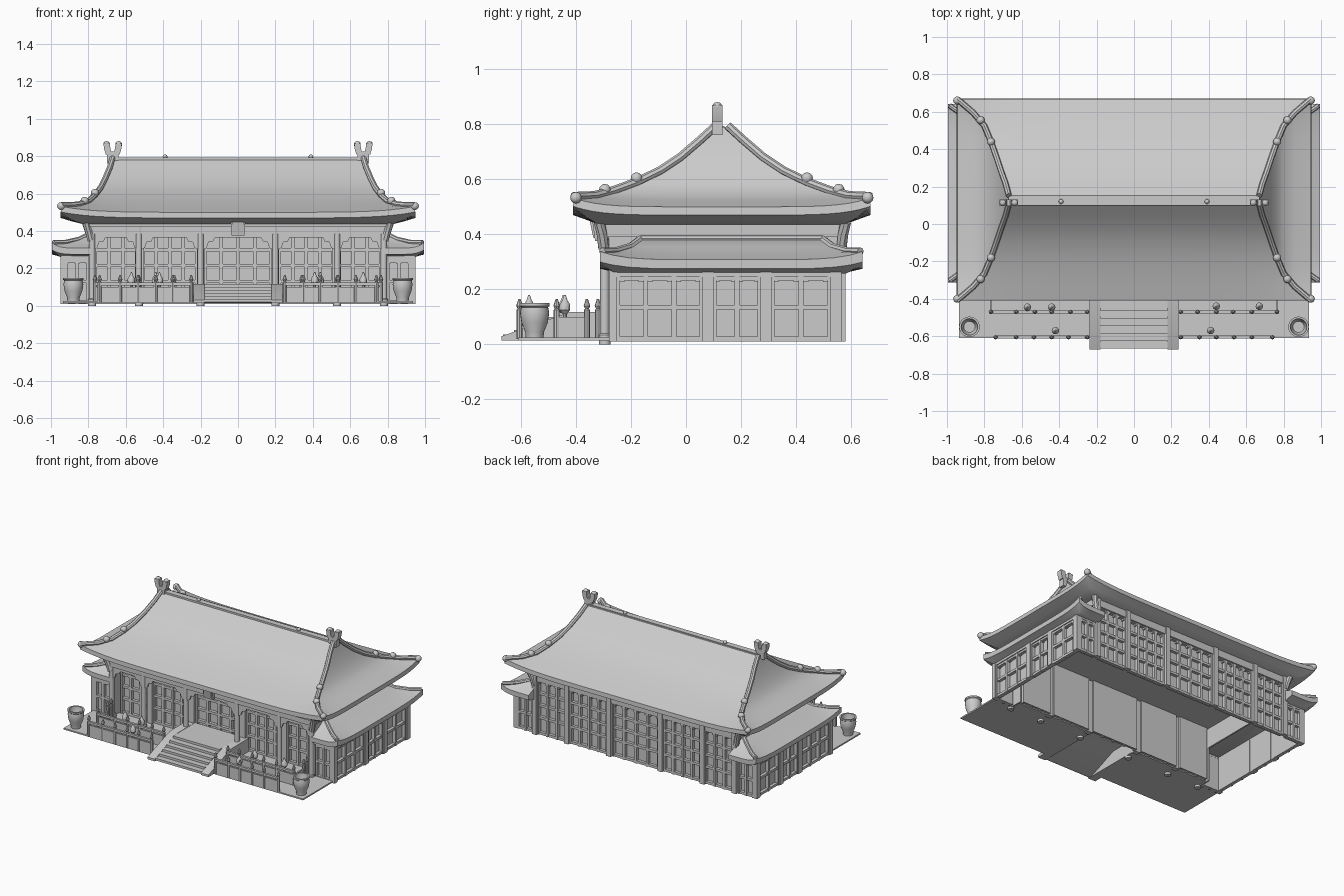
import bpy, bmesh, math
from mathutils import Vector

if "Cube" in bpy.data.objects:
    bpy.data.objects.remove(bpy.data.objects["Cube"])


class Part:
    """Collects simple solids into one named mesh object."""
    def __init__(self):
        self.bm = bmesh.new()

    def skin(self, loops, cap0=True, cap1=True):
        rows = [[self.bm.verts.new(p) for p in lp] for lp in loops]
        n = len(rows[0])
        for a, b in zip(rows, rows[1:]):
            for i in range(n):
                self.bm.faces.new((a[i], a[(i + 1) % n], b[(i + 1) % n], b[i]))
        if cap0:
            self.bm.faces.new(rows[0][::-1])
        if cap1:
            self.bm.faces.new(rows[-1])

    def box(self, x0, x1, y0, y1, z0, z1):
        self.skin([[(x0, y0, z), (x1, y0, z), (x1, y1, z), (x0, y1, z)] for z in (z0, z1)])

    def lathe(self, x, y, prof, n=16):
        self.skin([[(x + r * math.cos(2 * math.pi * i / n), y + r * math.sin(2 * math.pi * i / n), z)
                    for i in range(n)] for r, z in prof])

    def tube(self, pts, r, n=8):
        pts = [Vector(p) for p in pts]
        loops = []
        for i, p in enumerate(pts):
            q = (pts[min(i + 1, len(pts) - 1)] - pts[max(i - 1, 0)]).to_track_quat('Z', 'Y')
            loops.append([p + q @ Vector((r * math.cos(2 * math.pi * k / n), r * math.sin(2 * math.pi * k / n), 0))
                          for k in range(n)])
        self.skin(loops)

    def ball(self, x, y, z, r):
        self.lathe(x, y, [(r * math.sin(a * math.pi / 6) + .001, z - r * math.cos(a * math.pi / 6))
                          for a in range(7)], 10)

    def finish(self, name):
        bmesh.ops.recalc_face_normals(self.bm, faces=self.bm.faces)
        me = bpy.data.meshes.new(name)
        self.bm.to_mesh(me)
        self.bm.free()
        ob = bpy.data.objects.new(name, me)
        bpy.context.collection.objects.link(ob)
        return ob


def roof_loop(x0, x1, cref, cy, hy, z, lift, s=1, n=24):
    """Rectangular ring whose outer corners sweep upwards."""
    cs = [(x0, cy - hy), (x1, cy - hy), (x1, cy + hy), (x0, cy + hy)]
    pts = []
    for (ax, ay), (bx, by) in zip(cs, cs[1:] + cs[:1]):
        for i in range(n):
            t = (1 - math.cos(math.pi * i / n)) / 2
            x, y = ax + (bx - ax) * t, ay + (by - ay) * t
            u, v = abs((x - cref) / (x1 - cref)), abs((y - cy) / hy)
            pts.append((s * x, y, z + lift * (u * v) ** 6))
    return pts


SIDES = (-1, 1)

# main hipped roof: half width, half depth, height, corner lift
CY = .13
top = [(.67, .022, .788, 0), (.685, .08, .735, 0), (.71, .15, .675, 0), (.735, .225, .625, 0),
       (.765, .31, .584, 0), (.80, .395, .55, .003), (.86, .465, .525, .01), (.945, .538, .50, .032)]
under = [(.948, .54, .47, .032), (.89, .49, .452, .008), (.82, .445, .435, 0)]
p = Part()
p.skin([roof_loop(-a, a, 0, CY, b, z, l) for a, b, z, l in top + under])
p.finish("main_roof")

# ridge beam, hip ridges, corner knobs and forked ridge ornaments
p = Part()
p.box(-.66, .66, .10, .14, .76, .793)
for s in SIDES:
    p.ball(s * .39, .12, .797, .012)
    for f in SIDES:
        p.tube([(s * a, CY + f * b, z + l + .006) for a, b, z, l in top], .016)
        for a, b, z in ((.765, .31, .604), (.82, .425, .562), (.945, .53, .533)):
            p.ball(s * a, CY + f * b, z, .021)
p.finish("roof_ridges")
p = Part()
for s in SIDES:
    p.box(s * .64, s * .70, .095, .132, .76, .825)
    for x, lean, h in ((.65, -.012, .868), (.69, .012, .87)):
        p.skin([[(s * (x + dx + k * lean), y, z) for dx, y in ((-.017, .095), (.017, .095), (.017, .132), (-.017, .132))]
                for k, z in ((0, .81), (.8, .84), (1, h))])
        p.ball(s * (x + lean), .1135, .863, .0175)
p.finish("ridge_ornaments")

# lower side roofs
WY = .165
low = [(.80, .335, .385, 0), (.86, .375, .355, 0), (.93, .43, .327, .012), (.995, .477, .308, .03),
       (.995, .477, .275, .025), (.955, .43, .264, 0), (.935, .415, .257, 0)]
p = Part()
for s in SIDES:
    p.skin([roof_loop(.78, a, .78, WY, b, z, l, s, 14) for a, b, z, l in low])
    for f in SIDES:
        p.tube([(s * (a - .008), WY + f * (b - .008), z + l) for a, b, z, l in low[:4]], .014)
    p.tube([(s * .80, WY - .33, .385), (s * .80, WY + .33, .385)], .012)
p.finish("side_roofs")


def panel(p, axis, pos, out, u0, u1, z0, z1, cols, zs, bar=.017, depth=.024):
    """Recessed sheet with a frame and lattice bars standing out in front."""
    def b(a0, a1, d0, d1, c0, c1):
        e0, e1 = pos + out * d0, pos + out * d1
        p.box(*((a0, a1, e0, e1) if axis == 'y' else (e0, e1, a0, a1)), c0, c1)
    b(u0, u1, -depth - .005, -depth, z0, z1)
    for i in range(cols + 1):
        u = u0 + (u1 - u0) * i / cols
        w = bar if 0 < i < cols else bar * 1.3
        b(max(u0, u - w / 2), min(u1, u + w / 2), -depth, 0, z0, z1)
    for z in zs:
        b(u0, u1, -depth, -.003, z - bar / 2, z + bar / 2)
    # arched pane heads
    for i in range(cols):
        ua, ub = u0 + (u1 - u0) * i / cols, u0 + (u1 - u0) * (i + 1) / cols
        for t0, t1, d in ((0, .25, .024), (.25, .75, .012), (.75, 1, .024)):
            b(ua + (ub - ua) * t0, ua + (ub - ua) * t1, -depth, -.006, z1 - d, z1)


# wing walls: side, front and back
p = Part()
for s in SIDES:
    for u0, u1, c in ((-.25, .06, 3), (.10, .27, 2), (.31, .525, 2)):
        panel(p, 'x', s * .943, s, u0, u1, .01, .25, c, (.02, .135, .24))
    for u0, u1 in ((-.28, -.25), (.06, .10), (.27, .31), (.525, .565)):
        p.box(s * .917, s * .95, u0, u1, .01, .265)
    p.box(s * .917, s * .947, -.28, .565, .245, .27)
    for y, o in ((-.28, -1), (.565, 1)):
        panel(p, 'y', y, o, min(s * .80, s * .92), max(s * .80, s * .92), .01, .25, 2, (.02, .13, .24))
        p.box(s * .79, s * .945, y, y - o * .03, .245, .28)
p.finish("wing_walls")

# main hall walls, open to the wings below the side roofs
bays = [(-.765, -.54, 3), (-.51, -.22, 4), (-.18, .18, 4), (.22, .51, 4), (.54, .765, 3)]
p = Part()
for u0, u1, c in bays:
    panel(p, 'y', -.215, -1, u0, u1, .015, .39, c, (.03, .13, .215, .30))
    panel(p, 'y', .565, 1, u0, u1, .01, .39, c, (.02, .13, .215, .30))
for s in SIDES:
    p.box(s * .778, s * .79, -.28, .565, .25, .44)
    p.box(s * .778, s * .79, -.28, -.19, .01, .25)
    for x in (.20, .525):
        p.box(s * (x - .02), s * (x + .02), -.235, -.20, .01, .43)
p.box(-.79, .79, -.24, -.20, .385, .44)
p.box(-.79, .79, .54, .572, .385, .44)
p.box(-.78, .78, -.22, .56, .39, .395)
p.finish("hall_walls")

# columns, beams and under-eave brackets
p = Part()
for s in SIDES:
    for x in (.20, .53, .78):
        p.lathe(s * x, -.295, [(.021, 0), (.021, .035), (.017, .04), (.017, .44)], 12)
        p.box(s * (x - .017), s * (x + .017), .55, .58, .01, .44)
    for y, o in ((-.30, -1), (.565, 1)):
        p.tube([(s * .785, y, .35), (s * .80, y + o * .005, .40), (s * .815, y + o * .015, .445)], .02)
    p.box(s * .78, s * .805, -.30, .57, .39, .445)
p.box(-.79, .79, -.31, -.28, .385, .44)
p.box(-.80, .80, -.32, -.28, .425, .445)
p.finish("columns_and_beams")

# scalloped valances between the front columns
p = Part()
for u0, u1, c in bays:
    m, w = (u0 + u1) / 2, (u1 - u0) / 2 + .008
    half = [(w, .39), (w, .30), (w - .02, .31), (w - .03, .34), (w - .055, .345), (w - .065, .365)]
    prof = half + [(-x, z) for x, z in half[::-1]]
    p.skin([[(m + x, y, z) for x, z in prof] for y in (-.302, -.288)])
p.finish("valances")

# name board without lettering
p = Part()
for w, z0, z1, y in ((.035, .375, .46, -.33), (.027, .388, .447, -.337)):
    p.skin([[(-w, k, z0), (w, k, z0), (w * 1.14, k - .012, z1), (-w * 1.14, k - .012, z1)] for k in (y, y + .02)])
p.finish("sign_board")

# yard slab either side of the steps
p = Part()
for s in SIDES:
    p.box(s * .23, s * .935, -.61, -.28, .015, .025)
    p.box(s * .23, s * .79, -.28, -.215, .015, .025)
p.finish("yard_slab")

# hollow steps with sloping cheeks
p = Part()
step = [(-.665 + .04 * (i // 2), .02 + .016 * ((i + 1) // 2)) for i in range(13)]
prof = step + [(-.22, .116), (-.22, .106), (-.42, .106), (-.64, .016)]
p.skin([[(x, y, z) for y, z in prof] for x in (-.18, .18)])
for s in SIDES:
    p.skin([[(x, -.67, .015), (x, -.22, .015), (x, -.22, .118), (x, -.42, .118), (x, -.67, .03)]
            for x in (s * .18, s * .238)])
p.finish("front_steps")

# railings with posts
p = Part()
post = [(.011, .02), (.011, .125), (.007, .13), (.012, .14), (.004, .165)]
for s in SIDES:
    for y, xs in ((-.605, (.25, .35, .44, .535, .63, .74)), (-.47, (.25, .34, .44, .53, .63, .765))):
        x0, x1 = xs[0], xs[-1]
        p.box(s * x0, s * x1, y - .005, y + .005, .025, .10)
        p.box(s * x0, s * x1, y - .008, y + .008, .11, .125)
        for x in xs:
            p.lathe(s * x, y, post, 8)
    p.box(s * .76, s * .77, -.47, -.36, .025, .10)
    for y in (-.36, -.32):
        p.lathe(s * .765, y, post, 8)
p.finish("railings")

# lantern-like yard ornaments
p = Part()
for x, y in ((-.57, -.445), (-.44, -.445), (-.42, -.57), (.44, -.44), (.67, -.44), (.41, -.57)):
    p.lathe(x, y, [(.016, .02), (.008, .04), (.008, .11), (.02, .125), (.02, .145), (.01, .16), (.003, .18)], 10)
p.finish("yard_ornaments")

# large water jars
p = Part()
for s in SIDES:
    p.lathe(s * .88, -.55, [(.032, .02), (.034, .045), (.048, .08), (.053, .115), (.049, .135), (.055, .14),
                            (.055, .15), (.044, .15), (.042, .12), (.03, .09)], 24)
p.finish("water_jars")

bpy.ops.object.select_all(action='SELECT')
bpy.context.view_layer.objects.active = bpy.context.selected_objects[0]
bpy.ops.object.shade_smooth_by_angle(angle=math.radians(35))
